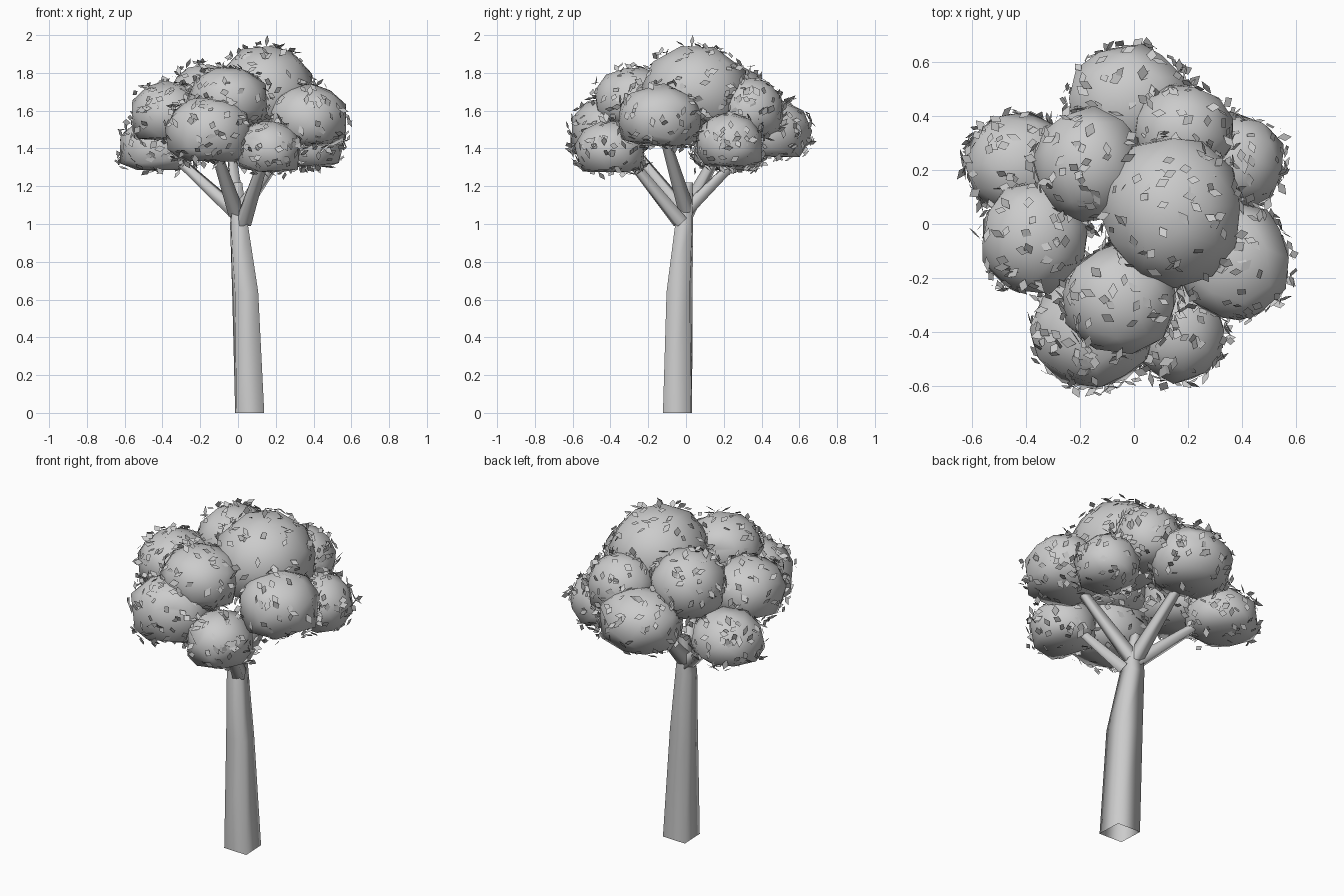
import bpy, bmesh, math, random
from mathutils import Vector, Matrix, Euler

if "Cube" in bpy.data.objects:
    bpy.data.objects.remove(bpy.data.objects["Cube"])

random.seed(7)


def make_object(name, bm, smooth):
    mesh = bpy.data.meshes.new(name)
    bm.to_mesh(mesh)
    bm.free()
    for p in mesh.polygons:
        p.use_smooth = smooth
    obj = bpy.data.objects.new(name, mesh)
    bpy.context.collection.objects.link(obj)
    return obj


def square_tube(name, rings, level=False):
    """Open four-sided tube; rings are (centre, half width, pinch of one diagonal)."""
    bm = bmesh.new()
    axis = Vector(rings[-1][0]) - Vector(rings[0][0])
    rot = Matrix.Identity(3) if level else axis.to_track_quat('Z', 'Y').to_matrix()
    loops = []
    for centre, h, pinch in rings:
        loop = []
        for sx, sy in ((-1, -1), (1, -1), (1, 1), (-1, 1)):
            w = h - pinch if sx == sy else h
            loop.append(bm.verts.new(Vector(centre) + rot @ Vector((sx * w, sy * w, 0))))
        loops.append(loop)
    for a, b in zip(loops, loops[1:]):
        for i in range(4):
            j = (i + 1) % 4
            bm.faces.new((a[i], a[j], b[j], b[i]))
    return make_object(name, bm, True)


# Tapering, leaning trunk
square_tube("trunk", [((0.062, -0.045, 0), 0.077, 0.006), ((0.038, -0.034, 0.64), 0.069, 0.015),
                      ((0.005, -0.01, 1.0), 0.047, 0.005), ((0.0, 0.015, 1.22), 0.022, 0)], level=True)

# Branches reaching into the foliage
branches = [
    ((0.03, -0.03, 1.01), (0.15, -0.33, 1.38)),
    ((0.02, 0.0, 1.08), (0.30, -0.12, 1.48)),
    ((-0.01, 0.0, 1.06), (-0.36, 0.17, 1.38)),
    ((0.0, 0.01, 1.08), (-0.04, 0.34, 1.41)),
    ((-0.01, -0.01, 1.06), (-0.13, -0.30, 1.42)),
]
for n, (a, b) in enumerate(branches):
    square_tube(f"branch_{n + 1}", [(a, 0.032, 0), (b, 0.018, 0)])

# Foliage clumps: widest point, radii, height of the flat underside
clumps = [
    ((0.14, 0.05, 1.71), (0.26, 0.28, 0.235), 1.52),
    ((-0.17, 0.22, 1.67), (0.20, 0.21, 0.175), 1.51),
    ((-0.02, 0.45, 1.50), (0.23, 0.21, 0.16), 1.36),
    ((0.18, 0.34, 1.61), (0.185, 0.175, 0.165), 1.46),
    ((0.38, 0.23, 1.43), (0.175, 0.175, 0.155), 1.31),
    ((0.37, -0.14, 1.57), (0.21, 0.22, 0.165), 1.42),
    ((0.16, -0.40, 1.40), (0.175, 0.185, 0.145), 1.28),
    ((-0.05, -0.28, 1.67), (0.21, 0.205, 0.16), 1.53),
    ((-0.15, -0.40, 1.50), (0.23, 0.21, 0.175), 1.34),
    ((-0.37, -0.05, 1.59), (0.20, 0.21, 0.16), 1.45),
    ((-0.43, 0.22, 1.40), (0.20, 0.19, 0.16), 1.29),
]


def on_clump(d, clump, grow=1.0):
    """Domed top, steep lower sides and a flat underside."""
    c, r, bottom = clump
    z = d.z * r[2]
    swell = 1.0
    if d.z < 0:
        swell = min(1.2, 0.96 / max(math.hypot(d.x, d.y), 0.01)) if d.z > -0.75 else 1.15
        z = max(d.z * 1.3, -1) * (c[2] - bottom)
    return Vector((c[0] + d.x * r[0] * swell * grow, c[1] + d.y * r[1] * swell * grow, c[2] + z * grow))


for n, clump in enumerate(clumps):
    bm = bmesh.new()
    bmesh.ops.create_icosphere(bm, subdivisions=2, radius=1.0)
    turn = Euler([random.uniform(0, math.tau) for _ in range(3)]).to_matrix()
    for v in bm.verts:
        v.co = on_clump(turn @ v.co, clump, 1.03)
    obj = make_object(f"foliage_clump_{n + 1}", bm, True)
    dec = obj.modifiers.new("coarse", 'DECIMATE')
    dec.ratio = 0.75


def inside_other(p, own):
    return any(m != own and p.z > b and sum(((p[k] - c[k]) / r[k]) ** 2 for k in range(3)) < 0.85
               for m, (c, r, b) in enumerate(clumps))


def add_leaf(bm, base, along, side, length, width):
    mid = base + along * length * 0.5
    pts = [base, mid + side * width, base + along * length, mid - side * width]
    for p in pts:
        p.z = min(p.z, 2.0)
    bm.faces.new([bm.verts.new(p) for p in pts])


# Loose leaves scattered over the clumps
bm = bmesh.new()
for n, clump in enumerate(clumps):
    r = clump[1]
    for _ in range(int(120 * r[0] / 0.2)):
        d = Vector([random.gauss(0, 1) for _ in range(3)]).normalized()
        base = on_clump(d, clump, random.uniform(0.99, 1.05))
        if inside_other(base, n):
            continue
        normal = Vector([d[k] / r[k] for k in range(3)]).normalized()
        t = normal.orthogonal().normalized()
        t.rotate(Matrix.Rotation(random.uniform(0, math.tau), 3, normal))
        tilt = random.uniform(-0.25, 0.75)
        along = t * math.cos(tilt) + normal * math.sin(tilt)
        side = along.cross(normal).normalized()
        side.rotate(Matrix.Rotation(random.uniform(-0.4, 0.4), 3, along))
        add_leaf(bm, base, along, side, random.uniform(0.045, 0.065), random.uniform(0.014, 0.021))
# Topmost leaf
add_leaf(bm, Vector((0.15, 0.03, 1.94)), Vector((0.1, 0.1, 1)), Vector((0.7, 0.7, 0)), 0.06, 0.016)
make_object("leaves", bm, False)
